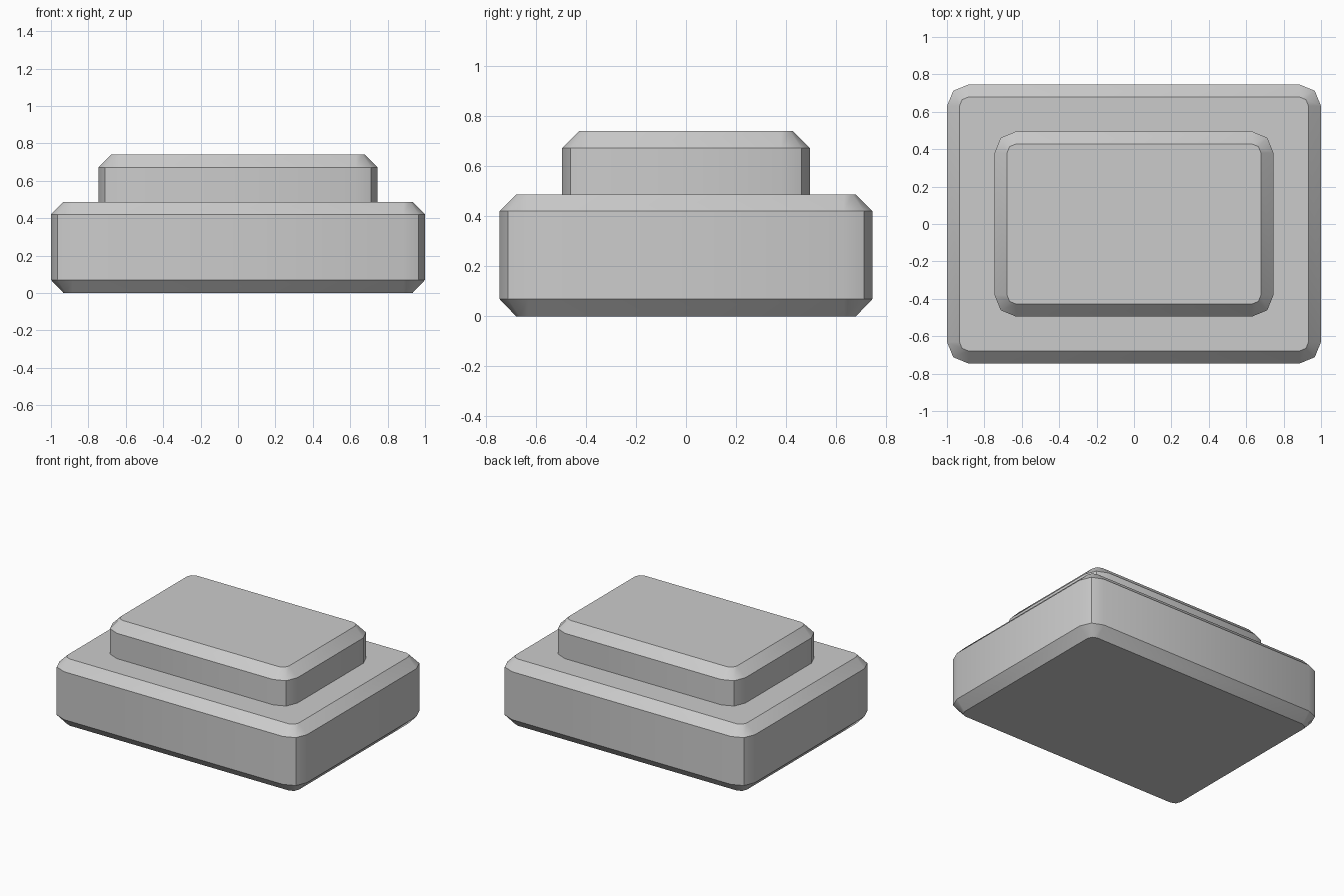
import bpy, bmesh
from math import cos, sin, pi

if "Cube" in bpy.data.objects:
    bpy.data.objects.remove(bpy.data.objects["Cube"], do_unlink=True)

CHAMFER = 0.067
RADIUS = 0.115

grey = bpy.data.materials.new("light_grey")
grey.use_nodes = True
color = (0.6, 0.6, 0.6, 1)
grey.diffuse_color = color
grey.node_tree.nodes["Principled BSDF"].inputs["Base Color"].default_value = color


def outline(hx, hy, radius):
    """Rounded rectangle with two segments per corner."""
    points = []
    for i, (sx, sy) in enumerate([(1, 1), (-1, 1), (-1, -1), (1, -1)]):
        for step in range(3):
            a = i * pi / 2 + step * pi / 4
            points.append((sx * (hx - radius) + radius * cos(a),
                           sy * (hy - radius) + radius * sin(a)))
    return points


def slab(name, hx, hy, levels):
    """Stack of outlines, each level given as (height, inset)."""
    bm = bmesh.new()
    rings = [[bm.verts.new((x, y, z))
              for x, y in outline(hx - inset, hy - inset, RADIUS - inset)]
             for z, inset in levels]
    n = len(rings[0])
    for low, high in zip(rings, rings[1:]):
        for i in range(n):
            j = (i + 1) % n
            bm.faces.new((low[i], low[j], high[j], high[i]))
    bm.faces.new(rings[0][::-1])
    bm.faces.new(rings[-1])
    mesh = bpy.data.meshes.new(name)
    bm.to_mesh(mesh)
    bm.free()
    mesh.materials.append(grey)
    obj = bpy.data.objects.new(name, mesh)
    bpy.context.collection.objects.link(obj)
    bpy.ops.object.select_all(action="DESELECT")
    obj.select_set(True)
    bpy.context.view_layer.objects.active = obj
    bpy.ops.object.shade_smooth_by_angle(angle=35 * pi / 180)


# Wide lower block, chamfered above and below
slab("base_block", 1.0, 0.746,
     [(0, CHAMFER), (0.07, 0), (0.42, 0), (0.487, CHAMFER)])

# Smaller upper block, seated on the base
slab("upper_block", 0.746, 0.495,
     [(0.47, 0), (0.672, 0), (0.74, CHAMFER)])
